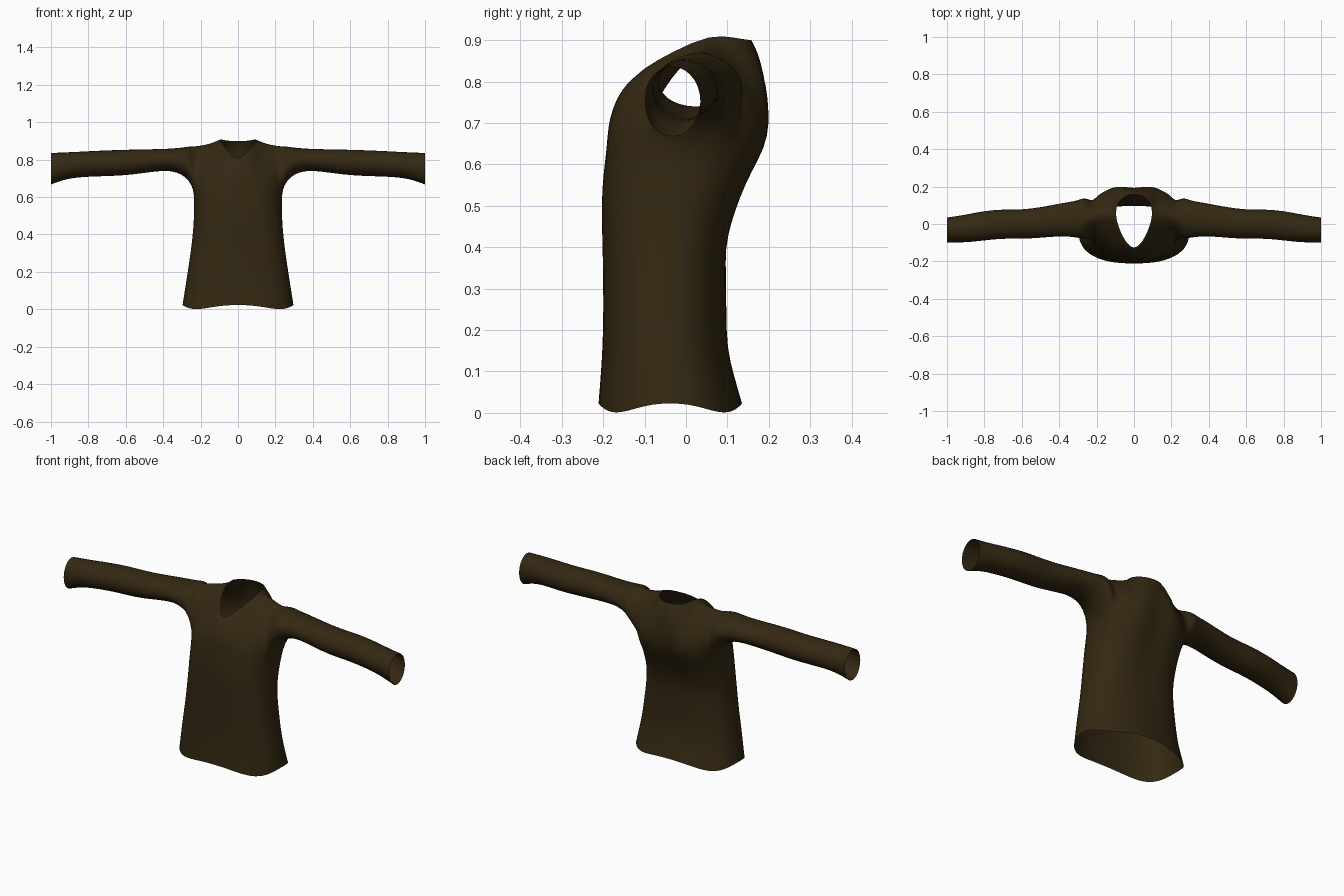
import bpy, bmesh, math
from mathutils import Vector

if "Cube" in bpy.data.objects:
    bpy.data.objects.remove(bpy.data.objects["Cube"])

bm = bmesh.new()
COLS, SIDE, ROWS = 16, 6, 5     # half-ring columns, panel columns, yoke rows


def quads(a, b):
    """Join two rows of vertices with faces."""
    for i in range(len(a) - 1):
        face = []
        for v in (a[i], a[i + 1], b[i + 1], b[i]):
            if v not in face:
                face.append(v)
        bm.faces.new(face)


# Torso: half rings from front centre to back centre (z, half width, front y, back y)
torso = [(0.0, .298, -.212, .136), (.07, .288, -.207, .118), (.15, .277, -.202, .099),
         (.25, .262, -.200, .098), (.33, .251, -.201, .099), (.40, .243, -.202, .101),
         (.46, .238, -.204, .117), (.52, .236, -.204, .140), (.58, .235, -.200, .168),
         (.64, .238, -.192, .203)]
rings = []
for z, w, f, b in torso:
    ring = []
    for j in range(COLS + 1):
        a = math.pi * j / COLS
        s, c = max(math.sin(a), 0), math.cos(a)
        x = w * s ** .82 if 0 < j < COLS else 0
        y = (f + b) / 2 - (b - f) / 2 * math.copysign(abs(c) ** .82, c)
        if c < 0 and z > .3:    # hollow along the spine
            y -= .022 * min(1, (z - .3) / .3) * math.exp(-(x / .06) ** 2)
        wave = (.012 + .012 * math.cos(4 * a)) * max(0, 1 - z / .2)
        ring.append(bm.verts.new((x, y, z + wave)))
    rings.append(ring)
for a, b in zip(rings, rings[1:]):
    quads(a, b)

# Yoke: front and back panels curving up to the neckline and shoulder seam
shoulder = [(.104, .06, .915), (.15, .056, .896), (.19, .05, .887), (.235, .04, .879)]
front_top = [(0, -.137, .795), (.04, -.105, .832), (.08, -.03, .873)] + shoulder
back_top = [(0, .16, .90), (.045, .153, .90), (.085, .12, .905)] + shoulder
seam = {}


def panel(tops, back):
    columns = []
    for k, top in enumerate(tops):
        base = rings[-1][COLS - k if back else k]
        p0, p3 = base.co.copy(), Vector(top)
        dy = p0.y - p3.y
        bulge = .02 + .05 * k / SIDE if back else -.004
        p1 = p0 + Vector((0, bulge, .09))
        p2 = p3 + Vector((0, .4 * dy + (.02 if back else 0), -.2 * abs(dy) - (.03 if back else 0)))
        col = [base]
        for r in range(1, ROWS + 1):
            t = r / ROWS
            u = 1 - t
            p = p0 * u**3 + p1 * 3*u*u*t + p2 * 3*u*t*t + p3 * t**3
            if r == ROWS and k >= 3:
                if k not in seam:
                    seam[k] = bm.verts.new(p)
                col.append(seam[k])
            else:
                col.append(bm.verts.new(p))
        columns.append(col)
    for a, b in zip(columns, columns[1:]):
        quads(a, b)
    return columns[-1]


front_edge = panel(front_top, False)
back_edge = panel(back_top, True)

# Sleeve: rings growing out of the armhole (x, bottom, top, front y, back y)
loop = front_edge + back_edge[-2::-1] + [rings[-1][j] for j in (9, 8, 7)]
sleeve = [(.262, .688, .871, -.082, .145), (.30, .722, .864, -.073, .126),
          (.35, .738, .860, -.067, .117), (.40, .742, .857, -.065, .109),
          (.50, .729, .855, -.074, .089), (.60, .716, .853, -.080, .076),
          (.70, .712, .850, -.077, .079), (.80, .709, .845, -.088, .070),
          (.88, .703, .841, -.097, .054), (.94, .690, .838, -.099, .043),
          (1.0, .667, .836, -.100, .035)]
n = len(loop)
for x, lo, hi, f, b in sleeve:
    ring = []
    for i in range(n):
        a = (i - ROWS) * 2 * math.pi / n
        ring.append(bm.verts.new((x, (f + b) / 2 + 1.03 * (b - f) / 2 * math.sin(a),
                                  (lo + hi) / 2 + 1.03 * (hi - lo) / 2 * math.cos(a))))
    quads(loop + loop[:1], ring + ring[:1])
    loop = ring

bmesh.ops.recalc_face_normals(bm, faces=bm.faces)
mesh = bpy.data.meshes.new("shirt")
bm.to_mesh(mesh)
bm.free()
for p in mesh.polygons:
    p.use_smooth = True
shirt = bpy.data.objects.new("shirt", mesh)
bpy.context.collection.objects.link(shirt)

# Cloth colour
cloth = bpy.data.materials.new("dark olive brown cloth")
cloth.diffuse_color = (.034, .021, .006, 1)
cloth.use_nodes = True
cloth.node_tree.nodes["Principled BSDF"].inputs["Base Color"].default_value = cloth.diffuse_color
mesh.materials.append(cloth)

# Mirror the half and round it off
mirror = shirt.modifiers.new("mirror", 'MIRROR')
mirror.use_clip = True
smooth = shirt.modifiers.new("smooth", 'SUBSURF')
smooth.levels = smooth.render_levels = 1
